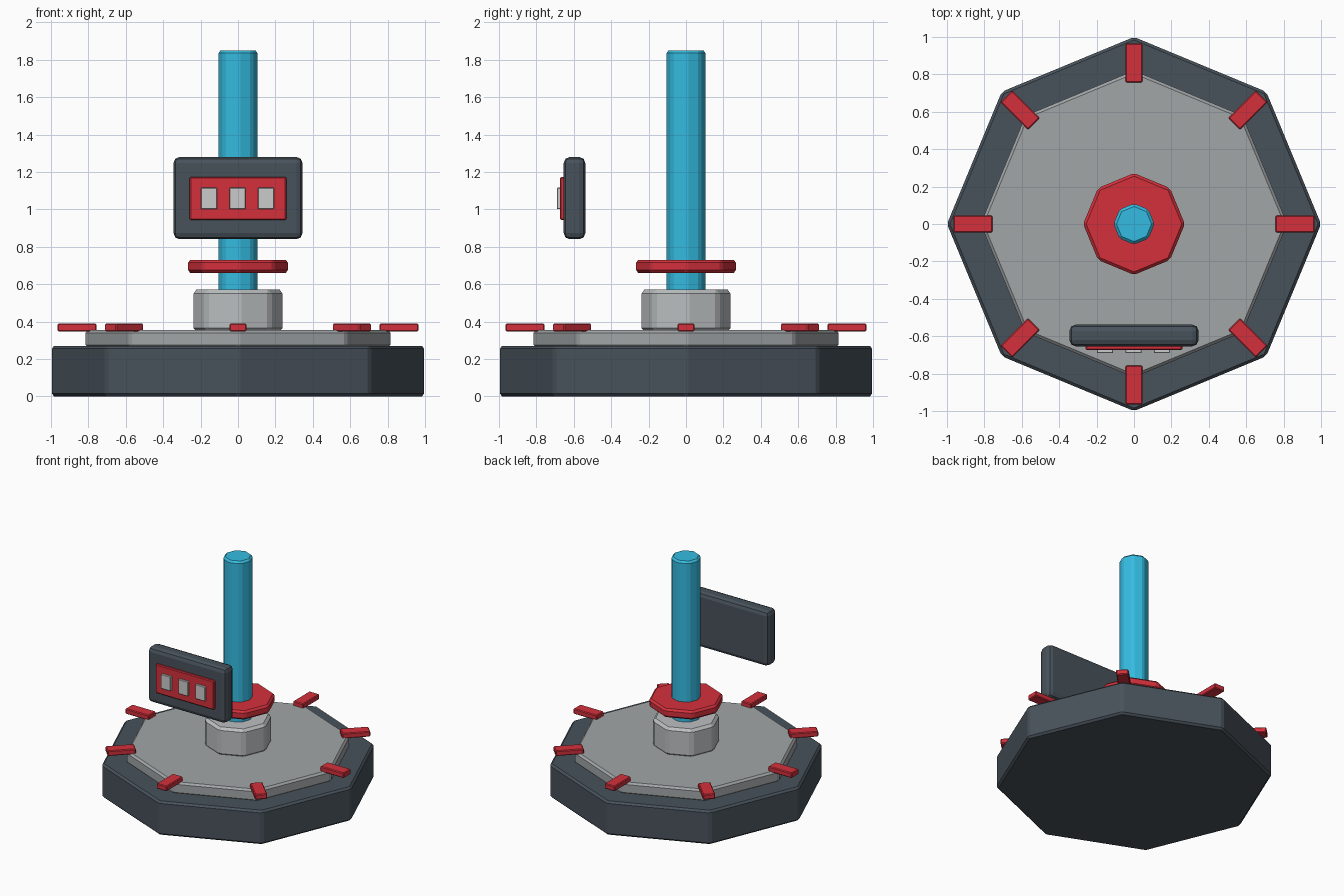
import bpy
from math import cos, sin, pi

if "Cube" in bpy.data.objects:
    bpy.data.objects.remove(bpy.data.objects["Cube"])


def material(name, rgb):
    m = bpy.data.materials.new(name)
    m.diffuse_color = (*rgb, 1)
    m.use_nodes = True
    m.node_tree.nodes["Principled BSDF"].inputs["Base Color"].default_value = m.diffuse_color
    return m


DARK = material("dark_slate", (0.065, 0.085, 0.105))
GREY = material("mid_grey", (0.36, 0.38, 0.39))
PALE = material("pale_grey", (0.5, 0.52, 0.53))
RED = material("red", (0.66, 0.03, 0.045))
BLUE = material("sky_blue", (0.035, 0.5, 0.75))
WHITE = material("white", (0.8, 0.8, 0.8))


def finish(name, mat, bevel, segments=1):
    ob = bpy.context.object
    ob.name = name
    ob.data.materials.append(mat)
    if bevel:
        mod = ob.modifiers.new("edge", "BEVEL")
        mod.width = bevel
        mod.segments = segments
    return ob


def octagon(name, r, z0, z1, mat, bevel=0.015):
    # corners lie on the x and y axes
    bpy.ops.mesh.primitive_cylinder_add(vertices=8, radius=r, depth=z1 - z0,
                                        location=(0, 0, (z0 + z1) / 2))
    return finish(name, mat, bevel)


def box(name, centre, size, mat, bevel=0.0, segments=1, turn=0.0):
    bpy.ops.mesh.primitive_cube_add(size=1, location=centre)
    ob = bpy.context.object
    for v in ob.data.vertices:
        v.co = [c * s for c, s in zip(v.co, size)]
    ob.rotation_euler.z = turn
    return finish(name, mat, bevel, segments)


# Stacked octagonal base, collar, ring and pole
octagon("base", 1.0, 0.0, 0.27, DARK)
octagon("deck_plate", 0.82, 0.26, 0.355, GREY)
octagon("collar", 0.245, 0.345, 0.57, PALE, 0.02)
octagon("ring", 0.272, 0.66, 0.73, RED)
octagon("pole", 0.11, 0.55, 1.85, BLUE)

# Red tabs on each corner of the base
for i in range(8):
    a = i * pi / 4
    box(f"corner_tab_{i + 1}", (0.861 * cos(a), 0.861 * sin(a), 0.368),
        (0.208, 0.09, 0.042), RED, 0.006, turn=a)

# Control panel standing in front of the pole
box("control_panel", (0, -0.596, 1.06), (0.69, 0.116, 0.44), DARK, 0.033, 2)
box("panel_face", (0, -0.66, 1.058), (0.516, 0.028, 0.23), RED, 0.006)
for i, x in enumerate((-0.155, -0.003, 0.149)):
    box(f"panel_button_{i + 1}", (x, -0.68, 1.058), (0.085, 0.022, 0.115), WHITE, 0.003)
